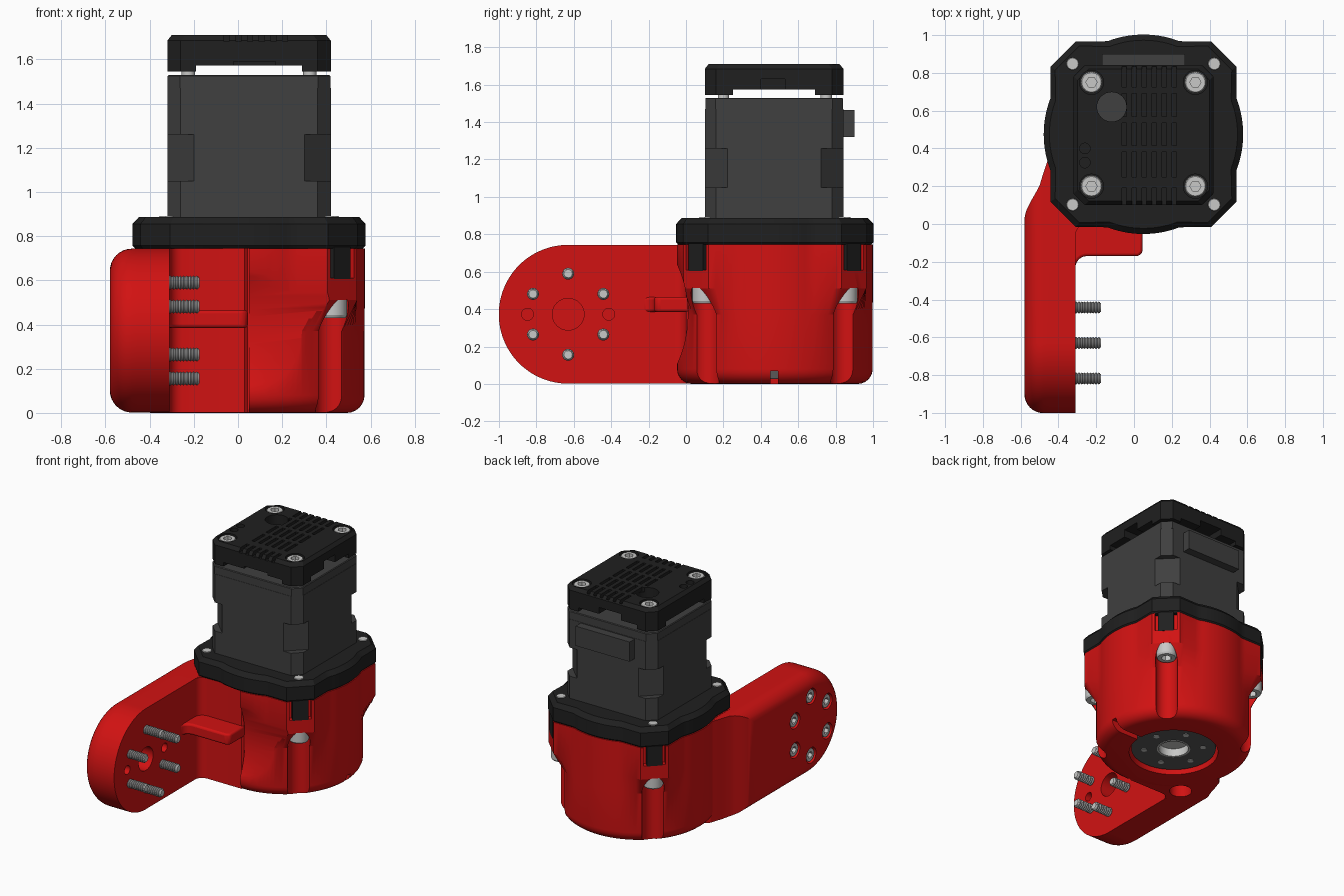
import bpy, bmesh, math
from mathutils import Vector, Matrix

if "Cube" in bpy.data.objects:
    bpy.data.objects.remove(bpy.data.objects["Cube"])

CX, CY = 0.05, 0.475          # motor axis
PY, PZ = -0.63, 0.3725        # arm pivot


def material(name, r, g, b):
    m = bpy.data.materials.new(name)
    m.diffuse_color = (r, g, b, 1)
    m.use_nodes = True
    m.node_tree.nodes["Principled BSDF"].inputs["Base Color"].default_value = m.diffuse_color
    return m


RED = material("red", 0.64, 0.006, 0.006)
BLACK = material("black", 0.014, 0.014, 0.014)
GREY = material("motor_grey", 0.05, 0.05, 0.05)
DISC = material("disc_grey", 0.1, 0.1, 0.1)
SILVER = material("silver", 0.58, 0.58, 0.57)
STEEL = material("thread_steel", 0.3, 0.3, 0.3)


def finish(name, bm, mat):
    bmesh.ops.recalc_face_normals(bm, faces=bm.faces)
    me = bpy.data.meshes.new(name)
    bm.to_mesh(me)
    bm.free()
    if mat:
        me.materials.append(mat)
    ob = bpy.data.objects.new(name, me)
    bpy.context.collection.objects.link(ob)
    return ob


def loft(name, rings, mat):
    bm = bmesh.new()
    vs = [[bm.verts.new(p) for p in ring] for ring in rings]
    n = len(vs[0])
    for a, b in zip(vs, vs[1:]):
        for i in range(n):
            j = (i + 1) % n
            bm.faces.new((a[i], a[j], b[j], b[i]))
    bm.faces.new(vs[0])
    bm.faces.new(vs[-1])
    return finish(name, bm, mat)


def polar(rf, z, n):
    """Ring whose radius is a number or a function of the angle."""
    out = []
    for i in range(n):
        t = 2 * math.pi * i / n
        r = rf(t) if callable(rf) else rf
        out.append(Vector((r * math.cos(t), r * math.sin(t), z)))
    return out


def lathe(name, center, profile, mat, axis=(0, 0, 1), n=32):
    m = Matrix.Translation(center) @ Vector(axis).to_track_quat('Z', 'Y').to_matrix().to_4x4()
    return loft(name, [[m @ p for p in polar(r, z, n)] for r, z in profile], mat)


def boxes(name, list_of_bounds, mat=None):
    bm = bmesh.new()
    for x0, x1, y0, y1, z0, z1 in list_of_bounds:
        m = Matrix.Translation(((x0 + x1) / 2, (y0 + y1) / 2, (z0 + z1) / 2)) @ \
            Matrix.Diagonal((x1 - x0, y1 - y0, z1 - z0, 1))
        bmesh.ops.create_cube(bm, size=1, matrix=m)
    return finish(name, bm, mat)


def cut(targets, cutter):
    for ob in targets:
        mod = ob.modifiers.new("cut", 'BOOLEAN')
        mod.operation, mod.solver, mod.object = 'DIFFERENCE', 'EXACT', cutter
        dg = bpy.context.evaluated_depsgraph_get()
        me = bpy.data.meshes.new_from_object(ob.evaluated_get(dg))
        ob.modifiers.clear()
        ob.data = me
    bpy.data.objects.remove(cutter)


def hexagon(a):
    return lambda t: a / math.cos((t % (math.pi / 3)) - math.pi / 6)


def screw_head(name, center, r, h, axis):
    hx = hexagon(r * 0.45)
    lathe(name, center, [(r, 0), (r, h * .85), (r * .9, h), (hx, h), (hx, h * .4)], SILVER, axis, 24)


# --- wavy outline shared by flange and housing ---
def outline(inset=0.0):
    def r(t):
        t = t % (math.pi / 2)
        t = min(t, math.pi / 2 - t)
        return max(0.528, min(0.492 / math.cos(t), 0.601 / math.cos(math.pi / 4 - t))) - inset
    return r


C = (CX, CY, 0)
CORNERS = [(sx, sy) for sx in (-1, 1) for sy in (-1, 1)]

# --- red housing ---
prof = [(0.523 - 0.08 * (1 - math.sin(a)), 0.08 * (1 - math.cos(a)))
        for a in [math.radians(d) for d in range(0, 91, 15)]]
housing = lathe("housing", C, prof + [(0.523, 0.37), (outline(0.004), 0.51), (outline(0.004), 0.745)], RED, n=120)
cut([housing], boxes("c", [(-0.31, 0.05, -1, 0.012, -0.1, 1)]))
cut([housing], lathe("c", (0.045, PY, PZ), [(0.64, 0), (0.64, 1)], None, (1, 0, 0), 128))

# --- red arm with rounded outer edge ---
def stadium(x, r, yb):
    pts = [(x, yb, PZ + r)]
    for i in range(49):
        a = math.radians(90 + 180 * i / 48)
        pts.append((x, PY + r * math.cos(a), PZ + r * math.sin(a)))
    return pts + [(x, yb, PZ - r)]


rings = [stadium(x, 0.371, yb) for x, yb in ((-0.31, .4), (-0.40, .4), (-0.45, .36), (-0.48, .27))]
for k in range(1, 9):
    a = math.pi / 2 * k / 8
    rings.append(stadium(-0.48 - 0.1 * math.sin(a), 0.371 - 0.1 * (1 - math.cos(a)), 0.26 - 0.24 * (k / 8) ** 0.7))
arm = loft("arm", rings, RED)


# --- web and rib joining the arm to the housing, with a fillet on the arm ---
def filleted(name, yf, x1, yb, z0, z1, f):
    p = [(-0.31 + f - f * math.cos(a), yf - f + f * math.sin(a))
         for a in [math.radians(d) for d in range(0, 91, 15)]]
    p += [(x1 - 0.02, yf), (x1, yf + 0.02), (x1, yb), (-0.45, yb), (-0.45, yf - f)]
    return loft(name, [[(x, y, z) for x, y in p] for z in (z0, z1)], RED)


web = filleted("arm_web", 0.0, 0.05, 0.15, 0.002, 0.743, 0.06)
rib = filleted("arm_rib", -0.17, 0.045, 0.02, 0.385, 0.465, 0.06)
bev = rib.modifiers.new("round", 'BEVEL')
bev.width, bev.segments, bev.limit_method = 0.018, 3, 'ANGLE'

# --- corner screw grooves, post notches, corner screws and posts ---
for sx, sy in CORNERS:
    x, y = CX + sx * 0.375, CY + sy * 0.373
    parts = [housing] + ([arm, web] if sx < 0 and sy < 0 else [])
    cut(parts, lathe("c", (x, y, -0.1), [(0.075, 0), (0.075, 0.612)], None))
    screw_head("corner_screw_head", (x, y, 0.512), 0.069, 0.082, (0, 0, -1))
    lathe("corner_screw_tip", (x, y, 0.6), [(0.036, 0), (0.036, 0.28), (0.03, 0.292)], SILVER)
    if sx < 0 and sy < 0:
        continue
    rot = Matrix.Translation((CX, CY, 0)) @ Matrix.Rotation(math.atan2(sy, sx), 4, 'Z')
    notch = boxes("c", [(0.56, 0.7, -0.075, 0.075, 0.61, 0.9)])
    notch.data.transform(rot)
    cut([housing], notch)
    post = boxes("corner_post", [(0.55, 0.598, -0.053, 0.053, 0.605, 0.75)], BLACK)
    post.data.transform(rot)

# --- output recess, disc and bore underneath ---
cut([housing], lathe("c", (CX, CY, -0.1), [(0.3, 0), (0.3, 0.21)], None, n=64))
cut([housing], boxes("c", [(0.3, 0.7, 0.452, 0.492, -0.1, 0.07)]))
lathe("output_disc", C, [(0.285, .112), (0.285, .03), (0.112, .03), (0.112, .1)], DISC, n=64)
lathe("output_bore", C, [(0.113, .098), (0.113, .027), (0.1, .027), (0.1, .085)], SILVER, n=48)
for i in range(6):
    a = math.radians(60 * i + 15)
    lathe("disc_screw", (CX + 0.2 * math.cos(a), CY + 0.2 * math.sin(a), 0.026), [(0.02, 0), (0.02, 0.01)], SILVER, n=16)

# --- arm pivot holes and the ring of six screws ---
for dy, r in ((0, 0.085), (-0.217, 0.032), (0.217, 0.032)):
    cut([arm], lathe("c", (-0.45, PY + dy, PZ), [(r, 0), (r, 0.3)], None, (1, 0, 0)))
thread = [(0.026, -0.02)]
for i in range(9):
    thread += [(0.032, i * 0.015 + 0.004), (0.026, i * 0.015 + 0.011)]
for i in range(6):
    a = math.radians(30 + 60 * i)
    y, z = PY + 0.217 * math.cos(a), PZ + 0.217 * math.sin(a)
    cut([arm], lathe("c", (-0.48, y, z), [(0.057, 0), (0.057, 0.2)], None, (-1, 0, 0)))
    screw_head("arm_screw_head", (-0.478, y, z), 0.05, 0.094, (-1, 0, 0))
    lathe("arm_screw_thread", (-0.31, y, z), thread, STEEL, (1, 0, 0), 20)
    lathe("arm_screw_tip", (-0.18, y, z), [(0.026, 0), (0.022, 0.006)], SILVER, (1, 0, 0), 20)

# --- black flange ---
lathe("flange", C, [(outline(0.012), 0.745), (outline(), 0.757), (outline(), 0.855), (outline(0.03), 0.887)], BLACK, n=120)


# --- motor with chamfered corners ---
def square(z, c, h=0.37):
    q = [(h, -h + c), (h, h - c), (h - c, h), (-h + c, h), (-h, h - c), (-h, -h + c), (-h + c, -h), (h - c, -h)]
    return [(CX + x, CY - 0.004 + y, z) for x, y in q]


loft("motor_body", [square(z, c) for z, c in ((.88, .06), (1.05, .06), (1.05, .12), (1.26, .12), (1.26, .06), (1.47, .06))], GREY)
loft("motor_rear_cover", [square(1.47, .055, .368), square(1.525, .055, .368), square(1.53, .055, .363)], GREY)
boxes("motor_connector", [(-0.17, 0.27, 0.8, 0.9, 1.32, 1.465)], GREY)

# --- black slotted cap on the motor ---
cap = loft("motor_cap", [square(1.545, .06), square(1.685, .06), square(1.71, .06, .35)], BLACK)
cut([cap], boxes("c", [(-0.5, 0.6, 0.25, 0.69, 1.5, 1.575)]))
cut([cap], boxes("c", [(-0.19, 0.29, 0, 1, 1.5, 1.573)]))
cut([cap], boxes("c", [(0.1, 0.6, 0.4, 0.53, 1.5, 1.63)]))
cut([cap], boxes("c", [(-0.02, 0.17, 0, 0.2, 1.5, 1.59)]))
cut([cap], boxes("c", [(-0.06, 0.12, 0.7, 1, 1.5, 1.62)]))
rows = ((0.0, 0.19), (0.25, 0.38), (0.415, 0.535), (0.57, 0.69), (0.725, 0.835))
cut([cap], boxes("c", [(-0.063 + 0.053 * i, -0.04 + 0.053 * i, a, b, 1.68, 1.8) for i in range(6) for a, b in rows]))
for x, y, r, z in ((-0.118, 0.62, 0.078, 1.5), (-0.26, 0.4, 0.028, 1.68), (-0.26, 0.325, 0.028, 1.68)):
    cut([cap], lathe("c", (x, y, z), [(r, 0), (r, 0.3)], None))
for sx, sy in CORNERS:
    x, y = CX + sx * 0.275, CY + sy * 0.275
    cut([cap], lathe("c", (x, y, 1.66), [(0.064, 0), (0.064, 0.2)], None))
    screw_head("cap_screw_head", (x, y, 1.655), 0.057, 0.05, (0, 0, 1))
    lathe("cap_spacer", (x, y, 1.525), [(0.03, 0), (0.03, 0.06)], SILVER)

# --- smooth shading with sharp edges kept ---
bpy.ops.object.select_all(action='SELECT')
bpy.context.view_layer.objects.active = housing
bpy.ops.object.shade_smooth_by_angle(angle=math.radians(28))
